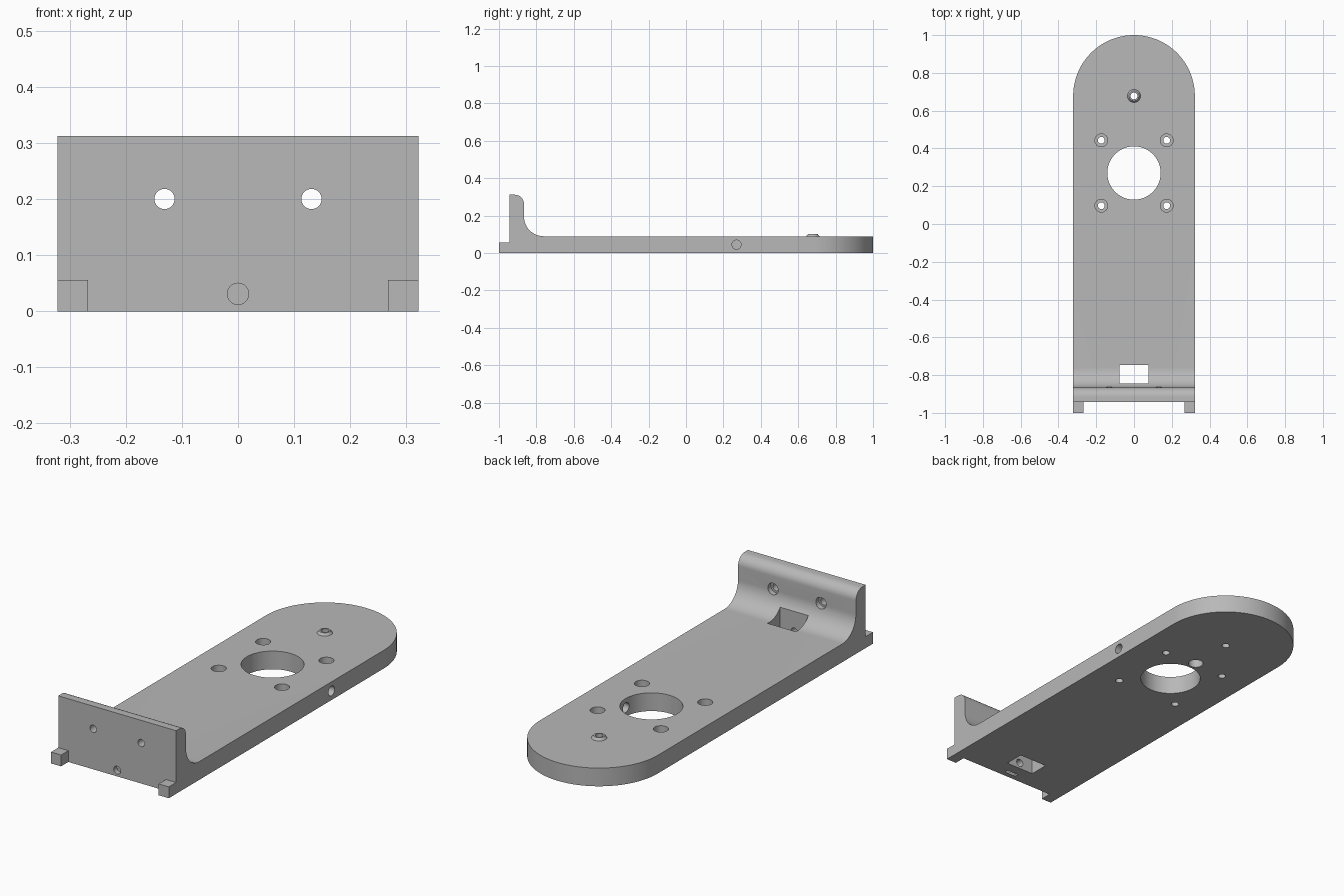
import bpy, bmesh
from math import pi, sin, cos
from mathutils import Matrix, Vector

if "Cube" in bpy.data.objects:
    bpy.data.objects.remove(bpy.data.objects["Cube"])

grey = bpy.data.materials.new("matte grey")
grey.use_nodes = True
colour = (0.48, 0.48, 0.48, 1)
grey.diffuse_color = colour
grey.node_tree.nodes["Principled BSDF"].inputs["Base Color"].default_value = colour

W, FRONT, WALL, THICK, TOP = 0.322, -0.943, -0.866, 0.09, 0.312
END_Y = 1 - W


def make(name, bm):
    bmesh.ops.recalc_face_normals(bm, faces=bm.faces)
    mesh = bpy.data.meshes.new(name)
    bm.to_mesh(mesh)
    bm.free()
    mesh.materials.append(grey)
    obj = bpy.data.objects.new(name, mesh)
    bpy.context.collection.objects.link(obj)
    return obj


def extrude(name, points, vector):
    bm = bmesh.new()
    face = bm.faces.new([bm.verts.new(p) for p in points])
    out = bmesh.ops.extrude_face_region(bm, geom=[face])
    verts = [v for v in out["geom"] if isinstance(v, bmesh.types.BMVert)]
    bmesh.ops.translate(bm, vec=vector, verts=verts)
    # the starting face stays in place as the closing cap
    return make(name, bm)


def box(name, low, high):
    low, high = Vector(low), Vector(high)
    bm = bmesh.new()
    bmesh.ops.create_cube(bm, size=1)
    bmesh.ops.scale(bm, vec=high - low, verts=bm.verts)
    bmesh.ops.translate(bm, vec=(low + high) / 2, verts=bm.verts)
    return make(name, bm)


def rod(name, start, end, radius, end_radius=None, sides=40):
    start, end = Vector(start), Vector(end)
    axis = end - start
    turn = axis.to_track_quat("Z", "Y").to_matrix().to_4x4()
    bm = bmesh.new()
    bmesh.ops.create_cone(bm, cap_ends=True, segments=sides, radius1=radius,
                          radius2=radius if end_radius is None else end_radius,
                          depth=axis.length,
                          matrix=Matrix.Translation((start + end) / 2) @ turn)
    return make(name, bm)


def arc(cx, cy, r, a, b, steps):
    return [(cx + r * cos(a + (b - a) * i / steps),
             cy + r * sin(a + (b - a) * i / steps)) for i in range(steps + 1)]


def combine(target, tool, operation):
    mod = target.modifiers.new("combine", "BOOLEAN")
    mod.object, mod.operation, mod.solver = tool, operation, "EXACT"
    bpy.context.view_layer.objects.active = target
    bpy.ops.object.modifier_apply(modifier=mod.name)
    bpy.data.objects.remove(tool)


# Side profile: base plate, concave fillet and upright wall with a rounded rear edge
fillet, edge = 0.105, 0.05
side = [(FRONT, 0), (1.1, 0), (1.1, THICK)]
side += arc(WALL + fillet, THICK + fillet, fillet, 1.5 * pi, pi, 16)
side += arc(WALL - edge, TOP - edge, edge, 0, pi / 2, 12)
side += [(FRONT, TOP)]
bracket = extrude("mounting_bracket", [(-W, y, z) for y, z in side], (2 * W, 0, 0))

# Trim the far end to a half circle
outline = [(-W, -1.2), (W, -1.2)] + arc(0, END_Y, W, 0, pi, 64)
trim = extrude("end_trim", [(x, y, -0.1) for x, y in outline], (0, 0, 0.6))
combine(bracket, trim, "INTERSECT")

# Large central opening and the side bore leading into it
HOLE_Y = 0.27
combine(bracket, rod("opening", (0, HOLE_Y, -0.1), (0, HOLE_Y, 0.2), 0.141, sides=72), "DIFFERENCE")
combine(bracket, rod("side_bore", (0, HOLE_Y, 0.045), (0.4, HOLE_Y, 0.045), 0.024), "DIFFERENCE")

# Counterbored screw holes around the opening
for x in (-0.173, 0.173):
    for y in (HOLE_Y - 0.173, HOLE_Y + 0.173):
        combine(bracket, rod("screw_hole", (x, y, -0.1), (x, y, 0.2), 0.018), "DIFFERENCE")
        combine(bracket, rod("screw_seat", (x, y, 0.04), (x, y, 0.2), 0.034), "DIFFERENCE")

# Wall screw holes, seated from the rear
for x in (-0.131, 0.131):
    combine(bracket, rod("wall_hole", (x, -1.1, 0.2), (x, -0.8, 0.2), 0.018), "DIFFERENCE")
    combine(bracket, rod("wall_seat", (x, -0.89, 0.2), (x, -0.7, 0.2), 0.028), "DIFFERENCE")

# Rectangular slot behind the wall, front bore, nut pocket and blind hole underneath
combine(bracket, box("slot", (-0.077, -0.845, -0.1), (0.077, -0.747, 0.4)), "DIFFERENCE")
combine(bracket, rod("front_bore", (0, -1.1, 0.031), (0, -0.8, 0.031), 0.019), "DIFFERENCE")
combine(bracket, box("nut_pocket", (-0.032, -0.917, -0.1), (0.032, -0.897, 0.05)), "DIFFERENCE")
combine(bracket, rod("blind_hole", (0, 0.456, -0.1), (0, 0.456, 0.06), 0.035), "DIFFERENCE")

# Small tapered boss with a through hole
boss = rod("pivot_boss", (0, END_Y, THICK - 0.01), (0, END_Y, THICK + 0.012), 0.042, 0.026)
for part in (bracket, boss):
    combine(part, rod("pivot_hole", (0, END_Y, -0.1), (0, END_Y, 0.2), 0.018), "DIFFERENCE")

# Square feet at the front corners
feet = [box("front_foot_" + label, (min(s * 0.267, s * W), -1, 0),
            (max(s * 0.267, s * W), FRONT, 0.056))
        for s, label in ((1, "left"), (-1, "right"))]

# Smooth curved surfaces, keep machined edges crisp
for obj in [bracket, boss] + feet:
    bpy.ops.object.select_all(action="DESELECT")
    obj.select_set(True)
    bpy.context.view_layer.objects.active = obj
    bpy.ops.object.shade_smooth_by_angle(angle=0.5)
